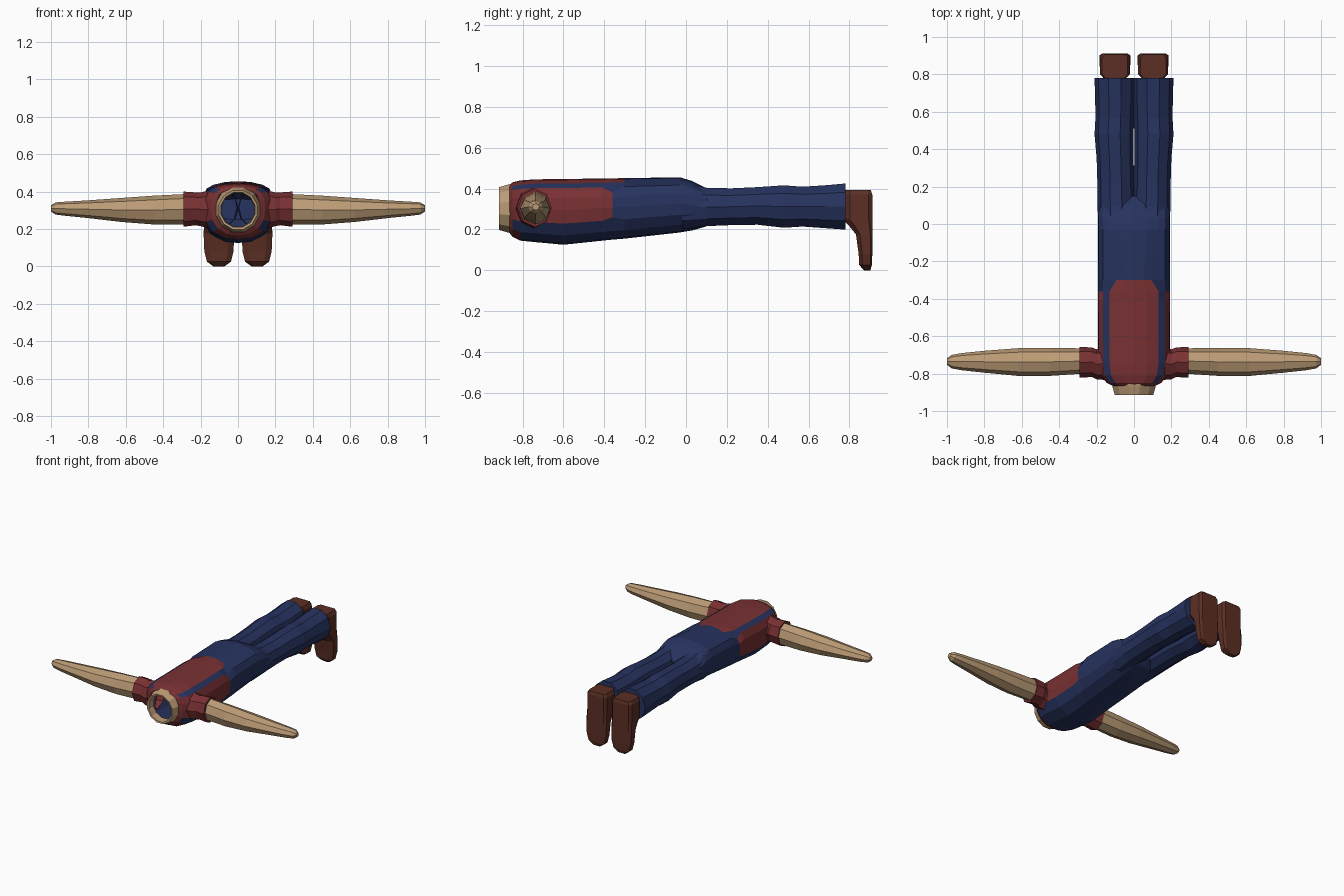
import bpy, bmesh, math
from mathutils import Vector

if "Cube" in bpy.data.objects:
    bpy.data.objects.remove(bpy.data.objects["Cube"])


def material(name, rgb):
    m = bpy.data.materials.new(name)
    m.diffuse_color = (*rgb, 1)
    m.use_nodes = True
    m.node_tree.nodes["Principled BSDF"].inputs["Base Color"].default_value = m.diffuse_color
    return m


BLUE = material("denim blue", (0.020, 0.033, 0.115))
RED = material("shirt red", (0.19, 0.030, 0.033))
TAN = material("skin tan", (0.50, 0.33, 0.18))
BROWN = material("boot brown", (0.105, 0.028, 0.018))


def loft(name, rings, mats, cap_start=False, cap_end=False, rule=None):
    """Skin closed rings of points; rule(ring, side) picks the material slot."""
    bm = bmesh.new()
    vs = [[bm.verts.new(p) for p in r] for r in rings]
    n = len(vs[0])
    for k in range(len(vs) - 1):
        for i in range(n):
            j = (i + 1) % n
            f = bm.faces.new((vs[k][i], vs[k][j], vs[k + 1][j], vs[k + 1][i]))
            if rule:
                f.material_index = rule(k, i)
    if cap_start:
        bm.faces.new(vs[0])
    if cap_end:
        bm.faces.new(vs[-1])
    bmesh.ops.recalc_face_normals(bm, faces=bm.faces)
    me = bpy.data.meshes.new(name)
    bm.to_mesh(me)
    bm.free()
    for m in mats:
        me.materials.append(m)
    ob = bpy.data.objects.new(name, me)
    bpy.context.collection.objects.link(ob)
    return ob


def oval(n, offset=0.0):
    """Unit ring with flats touching the unit box."""
    return [(math.cos(2 * math.pi * (i + offset) / n),
             math.sin(2 * math.pi * (i + offset) / n)) for i in range(n)]


# Torso: half cross-section from back (+z) round the side to the belly
HALF = [(0, 1), (.36, .97), (.68, .86), (.86, .72), (.98, .42), (1, .05),
        (.95, -.36), (.75, -.72), (.36, -.96), (0, -1)]
SECTION = HALF + [(-x, z) for x, z in HALF[-2:0:-1]]
# y, half width, z bottom, z top
BODY = [(-.865, .115, .185, .415), (-.85, .145, .165, .43), (-.81, .180, .145, .44),
        (-.74, .192, .138, .445), (-.60, .193, .125, .447), (-.41, .192, .145, .449),
        (-.36, .192, .15, .45), (-.30, .192, .155, .451), (-.03, .193, .185, .455),
        (.03, .193, .195, .437), (.10, .190, .215, .402), (.15, .15, .25, .36)]
rings = []
for y, w, lo, hi in BODY:
    ring = []
    for x, z in SECTION:
        if y == -.30 and z > .8:            # rounded end of the back panel
            x *= .72
        if y == -.36 and abs(x) > .8:       # tapered end of the side panels
            z *= .75
        ring.append((x * w, y, (lo + hi) / 2 + z * (hi - lo) / 2))
    rings.append(ring)


def shirt_rule(k, i):
    s = i if i < 9 else 17 - i              # mirrored side number
    back = s <= 1 and k < 7
    side = 3 <= s <= 5 and 1 <= k < 6
    chest = s >= 7 and k < 2
    return 1 if back or side or chest or k == 0 else 0


loft("overalls_torso", rings, [BLUE, RED], cap_end=True, rule=shirt_rule)

# Neck: open tube
loft("neck", [[(x * r, y, .302 + z * r * 1.02) for x, z in oval(12, .5)]
              for y, r in ((-.845, .125), (-.875, .118), (-.915, .106), (-.913, .094), (-.86, .09))], [TAN])

for s, side in ((1, "right"), (-1, "left")):
    # Trouser leg: y, x inner, x outer, z bottom, z top
    leg = [(-.02, .01, .185, .20, .43), (.10, .0, .192, .215, .405), (.22, .003, .192, .22, .402),
           (.35, .006, .196, .222, .408), (.48, .006, .207, .207, .417),
           (.57, .004, .202, .213, .410), (.68, .0, .204, .205, .417), (.78, .0, .207, .198, .426)]
    loft(side + "_trouser_leg",
         [[(s * ((a + b) / 2 + x * (b - a) / 2), y, (lo + hi) / 2 + z * (hi - lo) / 2)
           for x, z in [(c * 1.04, d * 1.04) for c, d in oval(10, .0)]]
          for y, a, b, lo, hi in leg], [BLUE], cap_end=True)

    # Boot, stacked from toe to heel: z, half width, y instep, y sole
    boot = [(.0, .03, .872, .902), (.025, .064, .848, .91), (.08, .078, .845, .912),
            (.175, .082, .832, .912), (.215, .08, .80, .912), (.25, .08, .765, .912),
            (.37, .08, .765, .912), (.392, .068, .765, .905)]
    cut = [(1, -.5), (1, .75), (.82, 1), (-.82, 1), (-1, .75), (-1, -.5), (-.6, -1), (.6, -1)]
    loft(side + "_boot",
         [[(s * .102 + x * w, (a + b) / 2 + y * (b - a) / 2, z) for x, y in cut]
          for z, w, a, b in boot], [BROWN], True, True)

    # Sleeve and bare arm: x, y low, y high, z low, z high
    sleeve = [(.14, -.835, -.65, .20, .41), (.20, -.83, -.67, .215, .395),
              (.225, -.818, -.66, .22, .395), (.292, -.822, -.657, .212, .400)]
    arm = [(.27, -.80, -.665, .225, .387), (.45, -.812, -.662, .224, .378),
           (.62, -.812, -.664, .237, .366), (.80, -.795, -.678, .258, .353),
           (.92, -.782, -.69, .270, .346), (.975, -.772, -.70, .277, .342),
           (1.0, -.752, -.718, .294, .326)]
    for name, table, m in (("sleeve", sleeve, RED), ("arm", arm, TAN)):
        loft(side + "_" + name,
             [[(s * x, (a + b) / 2 + u * (b - a) / 2, (lo + hi) / 2 + v * (hi - lo) / 2)
               for u, v in oval(8)] for x, a, b, lo, hi in table], [m], cap_end=True)
